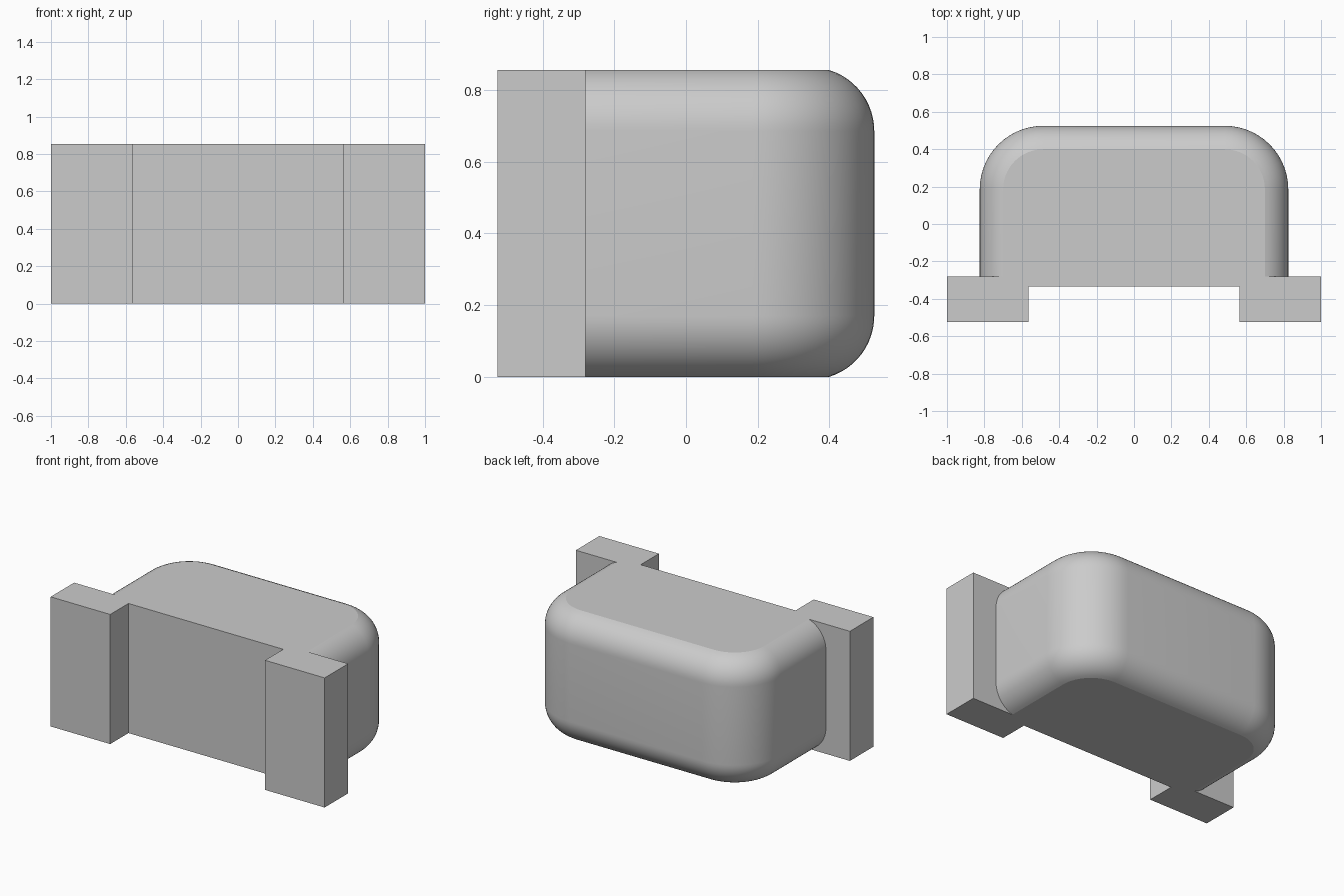
import bpy, bmesh
from math import asin, cos, sin, pi, radians

if "Cube" in bpy.data.objects:
    bpy.data.objects.remove(bpy.data.objects["Cube"])

HEIGHT, HALF_W, BACK, FRONT = 0.855, 0.825, 0.525, -0.335
CORNER, FILLET, RISE = 0.34, 0.178, 0.17

grey = bpy.data.materials.new("plain grey")
grey.use_nodes = True
colour = (0.6, 0.6, 0.6, 1)
grey.diffuse_color = colour
grey.node_tree.nodes["Principled BSDF"].inputs["Base Color"].default_value = colour


def finish(name, bm):
    bmesh.ops.recalc_face_normals(bm, faces=bm.faces)
    mesh = bpy.data.meshes.new(name)
    bm.to_mesh(mesh)
    bm.free()
    mesh.materials.append(grey)
    obj = bpy.data.objects.new(name, mesh)
    bpy.context.collection.objects.link(obj)
    return obj


def outline(inset, steps=14):
    """Plan outline: square front, rounded back corners."""
    w, r = HALF_W - inset, CORNER - inset
    cx, cy = HALF_W - CORNER, BACK - CORNER
    arc = [(cx + r * cos(a), cy + r * sin(a))
           for a in (pi / 2 * i / steps for i in range(steps + 1))]
    right = [(w, FRONT)] + arc
    return right + [(-x, y) for x, y in reversed(right)]


# Rounded housing: plan outlines stacked along the edge fillet
sweep = asin(RISE / FILLET)
angles = [sweep * i / 12 for i in range(13)]
lower = [(RISE - FILLET * sin(a), FILLET * (1 - cos(a))) for a in reversed(angles)]
levels = lower + [(HEIGHT - z, inset) for z, inset in reversed(lower)]
bm = bmesh.new()
rings = [[bm.verts.new((x, y, z)) for x, y in outline(inset)] for z, inset in levels]
for a, b in zip(rings, rings[1:]):
    for i in range(len(a)):
        j = (i + 1) % len(a)
        bm.faces.new((a[i], a[j], b[j], b[i]))
bm.faces.new(rings[0])
bm.faces.new(rings[-1])
# Merge the strips of the flat front into one face
bmesh.ops.dissolve_limit(bm, angle_limit=radians(0.5), verts=bm.verts, edges=bm.edges)
housing = finish("housing", bm)


# Mounting flanges at both front corners, fused with the housing
def flange(side):
    bm = bmesh.new()
    bmesh.ops.create_cube(bm, size=1)
    for v in bm.verts:
        v.co = (side * (0.7825 + v.co.x * 0.435), -0.4025 + v.co.y * 0.245,
                (v.co.z + 0.5) * HEIGHT)
    return finish("flange", bm)


bpy.ops.object.select_all(action="DESELECT")
bpy.context.view_layer.objects.active = housing
housing.select_set(True)
for side in (-1, 1):
    part = flange(side)
    mod = housing.modifiers.new("fuse", "BOOLEAN")
    mod.operation, mod.solver, mod.object = "UNION", "EXACT", part
    bpy.ops.object.modifier_apply(modifier=mod.name)
    bpy.data.objects.remove(part)

bpy.ops.object.shade_smooth_by_angle(angle=radians(15))
